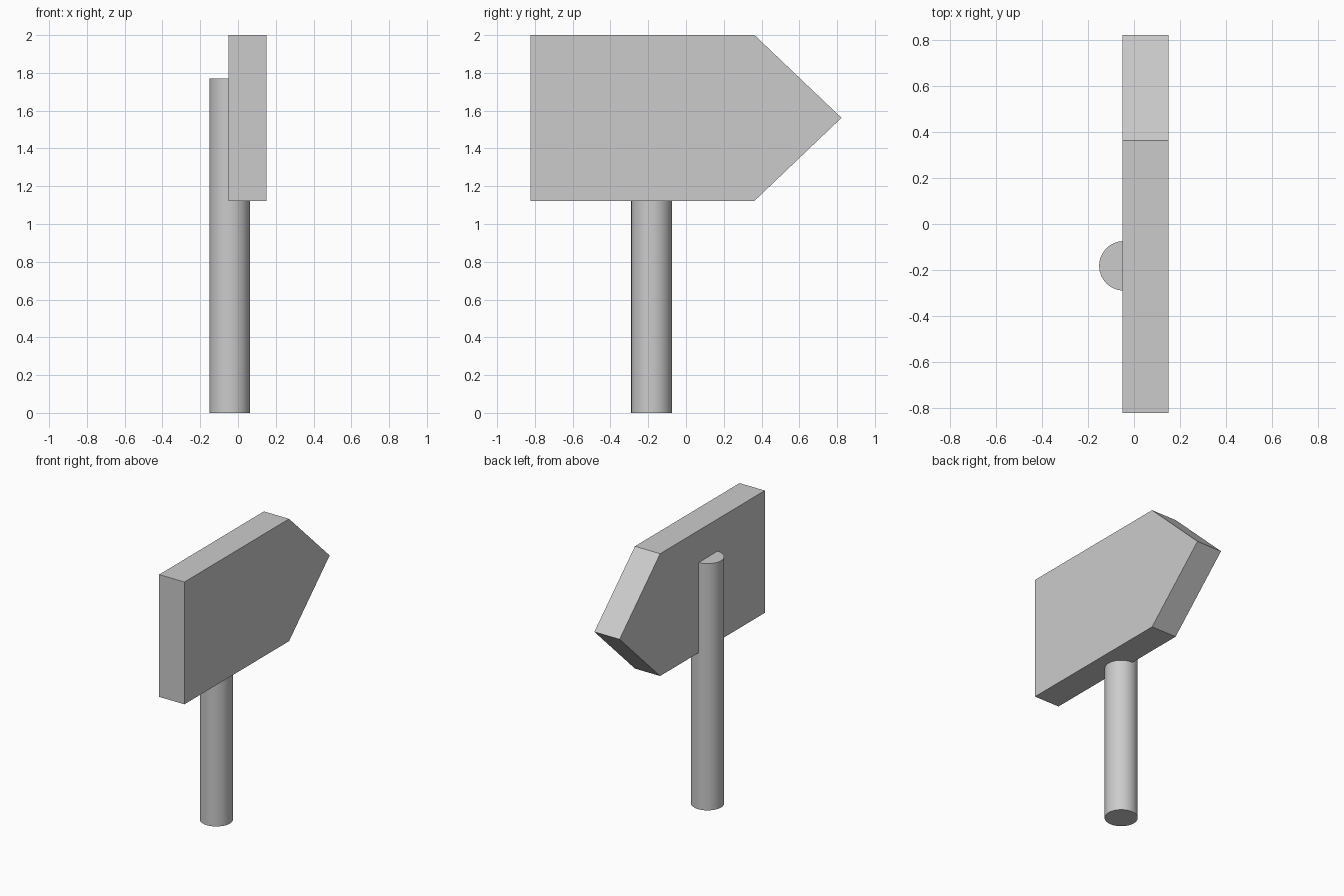
import bpy, bmesh, math

if "Cube" in bpy.data.objects:
    bpy.data.objects.remove(bpy.data.objects["Cube"])

# Round post, sunk partly into the board's back
bpy.ops.mesh.primitive_cylinder_add(vertices=32, radius=0.108, depth=1.77,
                                    location=(-0.044, -0.182, 0.885))
post = bpy.context.object
post.name = "post"
bpy.ops.object.shade_smooth_by_angle(angle=math.radians(30))

# Arrow-shaped board: (y, z) profile extruded along x
profile = [(-0.823, 1.123), (0.363, 1.123), (0.823, 1.562),
           (0.363, 2.0), (-0.823, 2.0)]
bm = bmesh.new()
face = bm.faces.new([bm.verts.new((-0.049, y, z)) for y, z in profile])
side = bmesh.ops.extrude_face_region(bm, geom=[face])
verts = [g for g in side["geom"] if isinstance(g, bmesh.types.BMVert)]
bmesh.ops.translate(bm, verts=verts, vec=(0.2, 0, 0))
bmesh.ops.recalc_face_normals(bm, faces=bm.faces)
mesh = bpy.data.meshes.new("arrow_board")
bm.to_mesh(mesh)
bm.free()
board = bpy.data.objects.new("arrow_board", mesh)
bpy.context.collection.objects.link(board)
